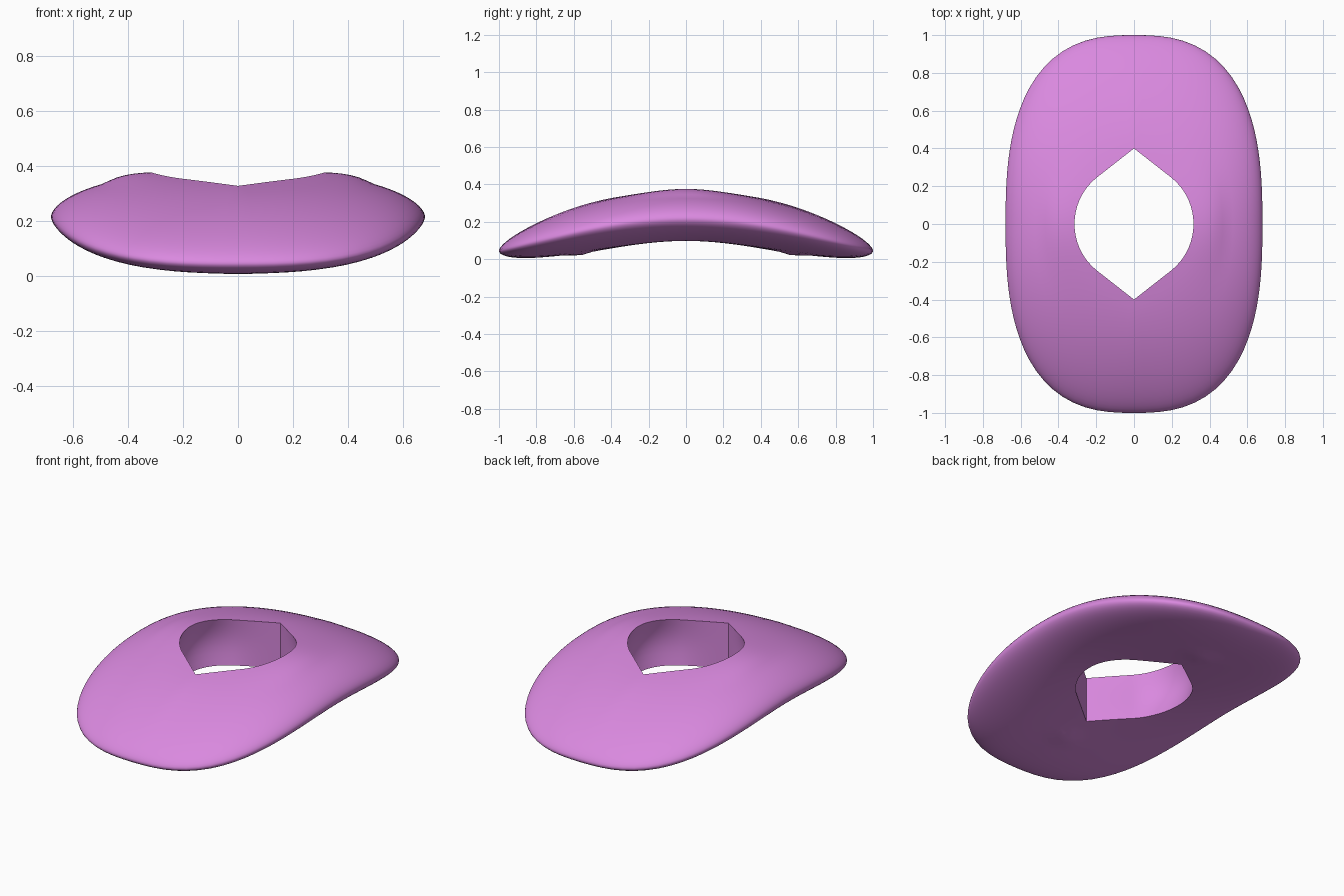
import bpy
import bmesh
from math import sin, cos, pi, exp, acos, atan2

cube = bpy.data.objects.get("Cube")
if cube:
    bpy.data.objects.remove(cube, do_unlink=True)

SEGMENTS = 96      # steps around the ring
STEPS = 18         # steps from hole to outer edge
WALL = 8           # steps down the hole wall
HOLE_R, TIP = 0.315, 0.4


def outer_radius(a):
    """Rounded oval outline."""
    n = 2.65
    return (abs(cos(a) / 0.68) ** n + abs(sin(a)) ** n) ** (-1 / n)


def hole_radius(a):
    """Circle drawn out to a point at front and back."""
    from_tip = atan2(abs(cos(a)), abs(sin(a)))
    tangent = acos(HOLE_R / TIP)
    return HOLE_R / cos(max(0, tangent - from_tip))


def surface_point(a, t, side):
    """Point on the upper (side 1) or lower (side -1) skin, t from hole to rim."""
    inner = hole_radius(a)
    r = inner + (outer_radius(a) - inner) * t
    x, y = r * cos(a), r * sin(a)
    middle = 0.225 - 0.22 * y ** 2 + 0.05 * y ** 4 - 0.01 * t * t
    half = 0.135 * max(0, 1 - t ** 1.7) ** 0.55
    if side > 0:
        # raised lip at either side of the hole
        half += 0.016 * max(0, 1 - (t / 0.47) ** 4) * exp(-(y / 0.24) ** 2)
    else:
        # small swellings under the front and back
        half += 0.012 * exp(-(x / 0.08) ** 2 - ((abs(y) - 0.57) / 0.05) ** 2)
        half -= 0.008 * exp(-(y / 0.3) ** 2) * (1 - t)
    return x, y, middle + side * half


def section(a):
    """Closed cross-section: over the top, round the rim, back under, up the wall."""
    ts = [sin(pi / 2 * i / STEPS) for i in range(STEPS + 1)]
    points = [surface_point(a, t, 1) for t in ts]
    points += [surface_point(a, t, -1) for t in reversed(ts[:-1])]
    top, low = points[0], points[-1]
    for k in range(1, WALL):
        f = k / WALL
        # slightly hollow wall
        grow = 1 + 0.1 * sin(pi * f) * cos(a) ** 2
        points.append((low[0] * grow, low[1] * grow, low[2] + (top[2] - low[2]) * f))
    return points


# Curved pad with a pointed hole
bm = bmesh.new()
rings = [[bm.verts.new(p) for p in section(2 * pi * i / SEGMENTS)]
         for i in range(SEGMENTS)]
for i, ring in enumerate(rings):
    following = rings[(i + 1) % SEGMENTS]
    for j in range(len(ring)):
        k = (j + 1) % len(ring)
        bm.faces.new((ring[j], ring[k], following[k], following[j]))
bmesh.ops.recalc_face_normals(bm, faces=bm.faces)
mesh = bpy.data.meshes.new("curved_pad")
bm.to_mesh(mesh)
bm.free()
pad = bpy.data.objects.new("curved_pad", mesh)
bpy.context.collection.objects.link(pad)

# Colour
orchid = bpy.data.materials.new("orchid_pink")
orchid.use_nodes = True
colour = (0.70, 0.25, 0.74, 1)
orchid.diffuse_color = colour
orchid.node_tree.nodes["Principled BSDF"].inputs["Base Color"].default_value = colour
mesh.materials.append(orchid)

# Smooth skin with a crisp hole edge
bpy.ops.object.select_all(action="DESELECT")
pad.select_set(True)
bpy.context.view_layer.objects.active = pad
bpy.ops.object.shade_smooth_by_angle(angle=0.75)
